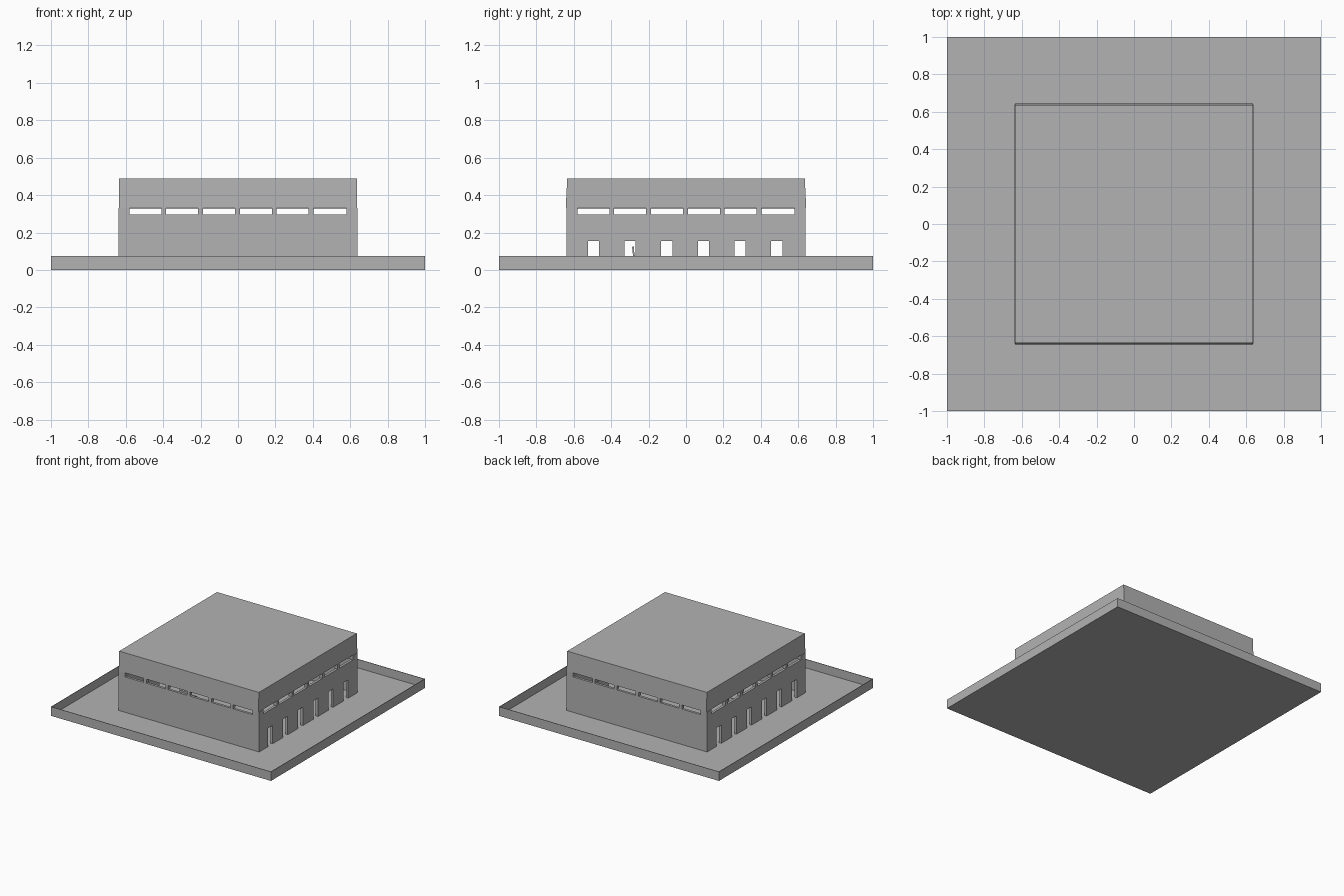
import bpy
import bmesh
from mathutils import Vector

cube = bpy.data.objects.get("Cube")
if cube:
    bpy.data.objects.remove(cube, do_unlink=True)

grey = bpy.data.materials.new("plain_grey")
grey.use_nodes = True
COLOUR = (0.45, 0.45, 0.45, 1)
grey.diffuse_color = COLOUR
grey.node_tree.nodes["Principled BSDF"].inputs["Base Color"].default_value = COLOUR

HALF = 0.64        # half width of the building
WALL = 0.02        # wall thickness
SILL, HEAD, ROOF = 0.295, 0.33, 0.49
POST = 0.06        # corner post width


def finish(name, bm):
    bmesh.ops.recalc_face_normals(bm, faces=bm.faces)
    mesh = bpy.data.meshes.new(name)
    bm.to_mesh(mesh)
    bm.free()
    mesh.materials.append(grey)
    obj = bpy.data.objects.new(name, mesh)
    bpy.context.collection.objects.link(obj)
    return obj


def box(name, low, high):
    low, high = Vector(low), Vector(high)
    bm = bmesh.new()
    bmesh.ops.create_cube(bm, size=1)
    for v in bm.verts:
        v.co = v.co * (high - low) + (low + high) / 2
    return finish(name, bm)


def extrude_yz(name, outline, x, depth):
    """Extrude a y-z outline along x."""
    bm = bmesh.new()
    face = bm.faces.new([bm.verts.new((x, y, z)) for y, z in outline])
    new = bmesh.ops.extrude_face_region(bm, geom=[face])["geom"]
    moved = [g for g in new if isinstance(g, bmesh.types.BMVert)]
    bmesh.ops.translate(bm, verts=moved, vec=(depth, 0, 0))
    return finish(name, bm)


# Ground tray with a thin upright rim
box("ground_slab", (-1, -1, 0), (1, 1, 0.004))
RIM = 0.004
for side, s in (("left", 1), ("right", -1)):
    a, b = sorted((s, s * (1 - RIM)))
    box(side + "_rim", (a, -1, 0), (b, 1, 0.075))
for side, s in (("front", -1), ("back", 1)):
    a, b = sorted((s, s * (1 - RIM)))
    box(side + "_rim", (-1 + RIM, a, 0), (1 - RIM, b, 0.075))

# Side walls, each with a row of six doorways
outline = [(-HALF, SILL), (-HALF, 0)]
for i in range(6):
    y = -0.495 + i * 0.196
    outline += [(y - 0.03, 0), (y - 0.03, 0.155), (y + 0.03, 0.155), (y + 0.03, 0)]
outline += [(HALF, 0), (HALF, SILL)]
extrude_yz("left_wall", outline, HALF - WALL, WALL)
extrude_yz("right_wall", outline, -HALF, WALL)

# Plain front and back walls
for side, s in (("front", -1), ("back", 1)):
    a, b = sorted((s * HALF, s * (HALF - WALL)))
    box(side + "_wall", (WALL - HALF, a, 0), (HALF - WALL, b, SILL))

# Posts that carry the roof and divide the strip windows
for sx in (-1, 1):
    for sy in (-1, 1):
        x0, x1 = sorted((sx * HALF, sx * (HALF - POST)))
        y0, y1 = sorted((sy * HALF, sy * (HALF - POST)))
        box("corner_post", (x0, y0, SILL), (x1, y1, HEAD))
for s in (-1, 1):
    a, b = sorted((s * HALF, s * (HALF - 0.03)))
    for i in range(-2, 3):
        c = i * 0.197 - 0.003
        box("window_post", (c - 0.013, a, SILL), (c + 0.013, b, HEAD))
        box("window_post", (a, c - 0.013, SILL), (b, c + 0.013, HEAD))

# Hollow upper storey, open below, leaning in slightly at front and back
bm = bmesh.new()
bmesh.ops.create_cube(bm, size=2)
for v in bm.verts:
    top = v.co.z > 0
    v.co.x *= 0.635
    v.co.y *= 0.635 if top else 0.643
    v.co.z = ROOF if top else HEAD
bm.normal_update()
bmesh.ops.delete(bm, geom=[f for f in bm.faces if f.normal.z < -0.9], context="FACES")
roof = finish("upper_storey", bm)
shell = roof.modifiers.new("thickness", "SOLIDIFY")
shell.thickness = WALL
shell.offset = -1

# Two curved seats inside the hall
for x, y in ((0.3, -0.38), (-0.29, -0.23)):
    curve = [(-0.05, 0.13), (-0.045, 0.08), (-0.02, 0.05), (0.06, 0.045)]
    under = [(dy - 0.008, dz - 0.008) for dy, dz in reversed(curve)]
    seat = [(y + dy, z) for dy, z in curve + under]
    extrude_yz("seat", seat, x - 0.04, 0.08)
    for dx in (-0.035, 0.035):
        for dy in (-0.03, 0.045):
            box("seat_leg", (x + dx - 0.004, y + dy - 0.004, 0),
                (x + dx + 0.004, y + dy + 0.004, 0.05))
